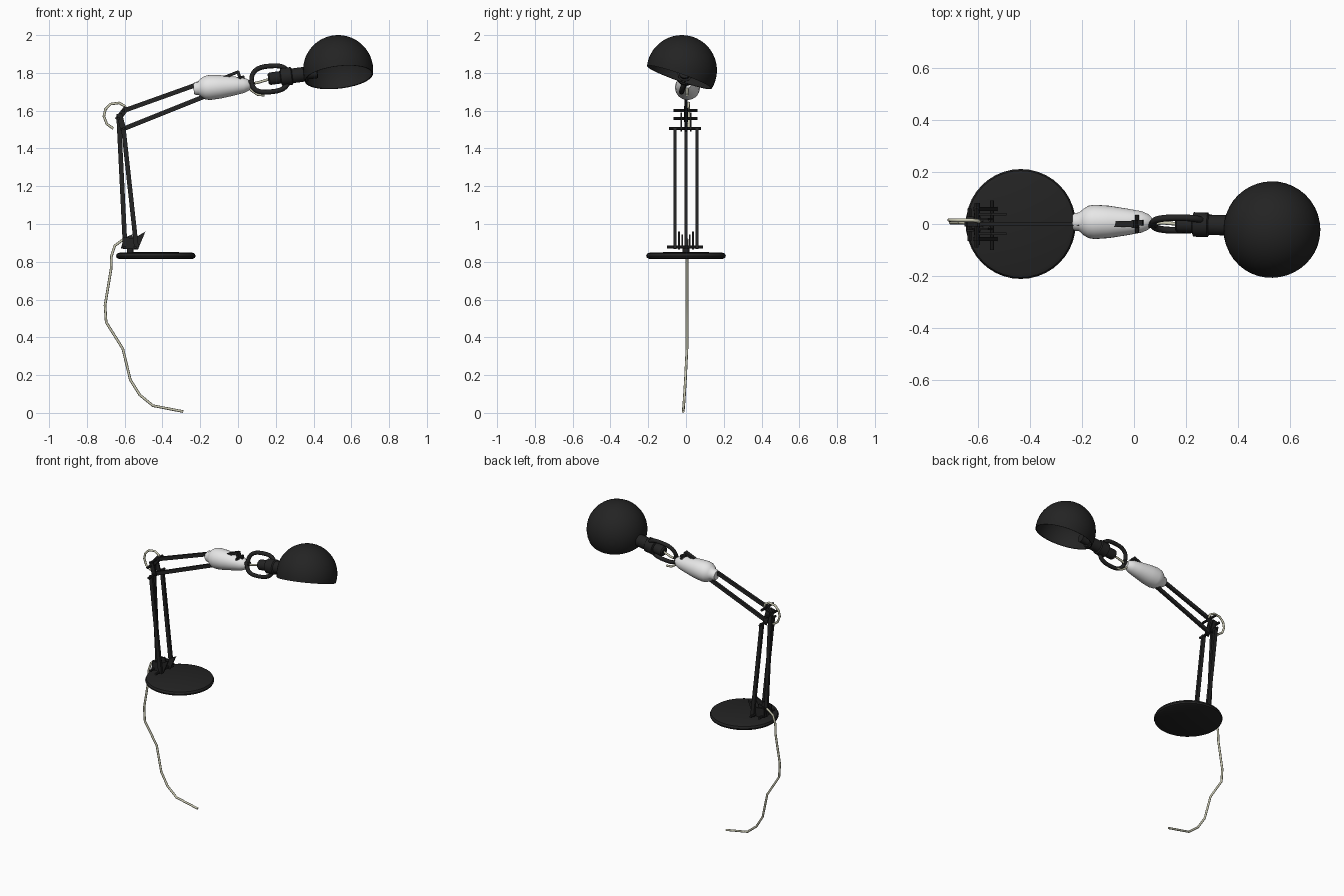
import bpy, bmesh, math
from mathutils import Vector, Matrix

if "Cube" in bpy.data.objects:
    bpy.data.objects.remove(bpy.data.objects["Cube"], do_unlink=True)


def material(name, rgb):
    m = bpy.data.materials.new(name)
    m.use_nodes = True
    m.diffuse_color = (*rgb, 1)
    bsdf = m.node_tree.nodes["Principled BSDF"]
    bsdf.inputs["Base Color"].default_value = (*rgb, 1)
    bsdf.inputs["Roughness"].default_value = 0.6
    return m


BLACK = material("black_enamel", (0.017, 0.017, 0.017))
WHITE = material("white_plastic", (0.8, 0.8, 0.8))
CREAM = material("cream_cable", (0.6, 0.59, 0.45))


def finish(ob, mat, angle=40):
    ob.data.materials.append(mat)
    bpy.ops.object.select_all(action='DESELECT')
    ob.select_set(True)
    bpy.context.view_layer.objects.active = ob
    if ob.type == 'CURVE':
        bpy.ops.object.convert(target='MESH')
    bpy.ops.object.shade_smooth_by_angle(angle=math.radians(angle))
    return ob


def from_bmesh(name, bm, mat, angle=40):
    bmesh.ops.recalc_face_normals(bm, faces=bm.faces)
    me = bpy.data.meshes.new(name)
    bm.to_mesh(me)
    bm.free()
    ob = bpy.data.objects.new(name, me)
    bpy.context.collection.objects.link(ob)
    return finish(ob, mat, angle)


def lathe(name, origin, axis, profile, mat, segs=24):
    """Revolve (radius, distance) pairs around an axis through origin."""
    bm = bmesh.new()
    vs = [bm.verts.new((r, 0, t)) for r, t in profile]
    edges = [bm.edges.new(p) for p in zip(vs, vs[1:])]
    bmesh.ops.spin(bm, geom=vs + edges, cent=(0, 0, 0), axis=(0, 0, 1),
                   angle=math.tau, steps=segs, use_duplicate=False)
    bmesh.ops.remove_doubles(bm, verts=bm.verts, dist=1e-5)
    turn = Vector(axis).to_track_quat('Z', 'Y').to_matrix().to_4x4()
    bm.transform(Matrix.Translation(origin) @ turn)
    return from_bmesh(name, bm, mat)


def rod(name, a, b, r, mat=BLACK, segs=8):
    d = Vector(b) - Vector(a)
    return lathe(name, a, d, [(0, 0), (r, 0), (r, d.length), (0, d.length)], mat, segs)


def pin(name, x, z, y0, y1, r=0.008):
    return rod(name, (x, y0, z), (x, y1, z), r)


def plate(name, outline, y, thick):
    """Extrude an (x, z) outline along y."""
    bm = bmesh.new()
    f = bm.faces.new([bm.verts.new((x, y - thick / 2, z)) for x, z in outline])
    ex = bmesh.ops.extrude_face_region(bm, geom=[f])
    bmesh.ops.translate(bm, vec=(0, thick, 0),
                        verts=[v for v in ex["geom"] if isinstance(v, bmesh.types.BMVert)])
    return from_bmesh(name, bm, BLACK, 20)


def bar(name, a, b, width, y, thick):
    """Flat bar between two (x, z) points."""
    a, b = Vector(a), Vector(b)
    d = (b - a).normalized() * width / 2
    n = Vector((-d.y, d.x))
    return plate(name, [a + n, a - n, b - n, b + n], y, thick)


def tube(name, pts, r, mat, closed=False):
    cu = bpy.data.curves.new(name, 'CURVE')
    cu.dimensions = '3D'
    cu.bevel_depth, cu.bevel_resolution = r, 2
    cu.use_fill_caps = True
    s = cu.splines.new('POLY')
    s.points.add(len(pts) - 1)
    for p, co in zip(s.points, pts):
        p.co = (*co, 1)
    s.use_cyclic_u = closed
    ob = bpy.data.objects.new(name, cu)
    bpy.context.collection.objects.link(ob)
    return finish(ob, mat, 60)


# Round base
lathe("base", (-0.435, 0, 0.815), (0, 0, 1),
      [(0, 0), (0.195, 0), (0.207, 0.006), (0.211, 0.016), (0.205, 0.029),
       (0.19, 0.034), (0, 0.038)], BLACK, 40)

# Bracket on the base
rod("base_stub", (-0.57, 0, 0.84), (-0.57, 0, 0.885), 0.018, segs=12)
pin("base_front_pin", -0.545, 0.877, -0.1, 0.09)
pin("base_rear_pin", -0.6, 0.877, -0.08, 0.08)
for side, s in (("left", 1), ("right", -1)):
    plate(side + "_bracket_ear", [(-0.615, 0.87), (-0.53, 0.865), (-0.49, 0.96),
                                  (-0.55, 0.925), (-0.61, 0.93)], s * 0.038, 0.01)
    plate(side + "_bracket_inner_ear", [(-0.62, 0.87), (-0.54, 0.87), (-0.56, 0.945),
                                        (-0.605, 0.925)], s * 0.02, 0.008)
    # Outer lower rods
    bar(side + "_lower_rod", (-0.537, 0.868), (-0.607, 1.51), 0.024, s * 0.058, 0.016)
    bar(side + "_elbow_plate", (-0.605, 1.495), (-0.63, 1.585), 0.03, s * 0.025, 0.008)
bar("rear_lower_rod", (-0.597, 0.868), (-0.632, 1.575), 0.024, 0, 0.016)

# Elbow pins
pin("elbow_low_pin", -0.605, 1.505, -0.09, 0.08)
pin("elbow_mid_pin", -0.632, 1.558, -0.065, 0.06)
pin("elbow_top_pin", -0.605, 1.6, -0.065, 0.06)
bar("elbow_link", (-0.64, 1.55), (-0.59, 1.615), 0.03, 0, 0.02)

# Upper arm
bar("upper_rod", (-0.61, 1.598), (-0.19, 1.748), 0.024, 0, 0.016)
bar("lower_upper_rod", (-0.61, 1.502), (-0.16, 1.682), 0.024, 0, 0.016)

# White housing
lathe("arm_housing", (-0.235, 0.008, 1.717), (0.305, 0, 0.02),
      [(0, 0), (0.028, 0), (0.034, 0.008), (0.036, 0.025), (0.05, 0.04), (0.062, 0.06),
       (0.066, 0.085), (0.062, 0.14), (0.051, 0.21), (0.041, 0.265), (0.03, 0.29),
       (0.018, 0.303), (0, 0.305)], WHITE, 28)

# Clamp lever above the housing
bar("clamp_lever", (-0.1, 1.765), (0.002, 1.806), 0.016, 0, 0.024)
bar("clamp_post", (-0.002, 1.81), (0.02, 1.745), 0.016, 0, 0.03)
bar("clamp_tip", (-0.005, 1.765), (0.035, 1.775), 0.024, 0.005, 0.02)
pin("clamp_pin", 0.012, 1.775, -0.035, 0.035)

# Oval ring, leaning back like the shade
lean = Vector((0, 0.33, 0.94))
ring = []
for i in range(28):
    c, s = math.cos(i * math.tau / 28), math.sin(i * math.tau / 28)
    u = 0.098 * math.copysign(abs(c) ** 0.75, c)
    v = 0.073 * math.copysign(abs(s) ** 0.75, s)
    ring.append(Vector((0.17, 0, 1.768)) + u * Vector((1, 0, 0.08)) + v * lean)
tube("swivel_ring", ring, 0.013, BLACK, True)
rod("ring_joint", (0.04, 0, 1.738), (0.085, 0, 1.755), 0.016, segs=12)

# Lamp socket
lathe("lamp_socket", (0.16, 0, 1.768), (0.2, -0.005, 0.026),
      [(0, 0), (0.025, 0), (0.033, 0.008), (0.033, 0.065), (0.047, 0.07), (0.047, 0.125),
       (0.039, 0.13), (0.039, 0.21), (0, 0.21)], BLACK, 20)

# Hollow dome shade
R, wall, drop = 0.186, 0.006, 0.04
angles = [math.pi / 2 * i / 12 for i in range(13)]
start = -math.asin(drop / R)
arc = [start + (math.pi / 2 - start) * i / 14 for i in range(15)]
outer = [(R * math.cos(a), R * math.sin(a)) for a in arc]
inner = [((R - wall) * math.cos(a), (R - wall) * math.sin(a)) for a in reversed(arc)]
lathe("shade", (0.53, -0.022, 1.814), (-0.11, 0.33, 0.94),
      outer + inner + outer[:1], BLACK, 40)

# Bulb holder inside the shade
rod("bulb_holder", (0.36, -0.005, 1.795), (0.42, -0.008, 1.802), 0.03, segs=16)

# Cable pieces
tube("power_cable", [(-0.29, -0.015, 0.007), (-0.45, -0.012, 0.038), (-0.52, -0.008, 0.095),
                     (-0.57, -0.003, 0.175), (-0.61, 0.005, 0.34), (-0.698, 0.005, 0.48),
                     (-0.704, 0.005, 0.57), (-0.672, 0.005, 0.76), (-0.67, 0.005, 0.83),
                     (-0.652, 0.005, 0.885), (-0.605, 0.005, 0.92)], 0.007, CREAM)
tube("elbow_cable", [(-0.66, 0.015, 1.505), (-0.695, 0.015, 1.53), (-0.71, 0.015, 1.57),
                     (-0.702, 0.015, 1.607), (-0.675, 0.015, 1.635), (-0.63, 0.015, 1.641),
                     (-0.6, 0.012, 1.625), (-0.59, 0.005, 1.6)], 0.007, CREAM)
tube("head_cable", [(0.05, 0.005, 1.73), (0.075, 0.005, 1.705), (0.105, 0.005, 1.685),
                    (0.14, 0.005, 1.682)], 0.007, CREAM)
tube("socket_cable", [(0.06, 0, 1.74), (0.11, 0.005, 1.75), (0.17, 0, 1.768)], 0.007, CREAM)
